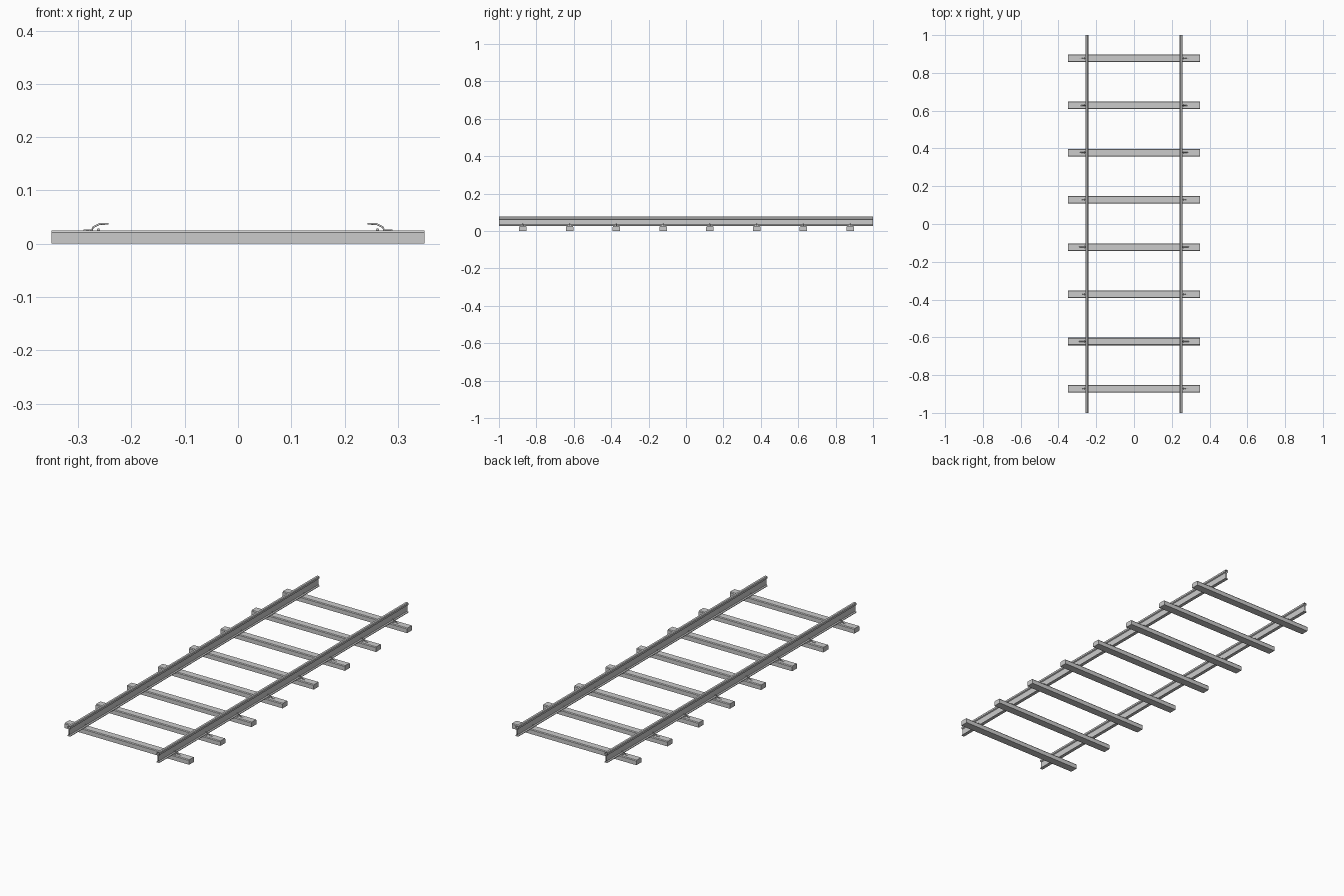
import bpy, bmesh

if "Cube" in bpy.data.objects:
    bpy.data.objects.remove(bpy.data.objects["Cube"])


def make_object(name, bm):
    bmesh.ops.recalc_face_normals(bm, faces=bm.faces)
    mesh = bpy.data.meshes.new(name)
    bm.to_mesh(mesh)
    bm.free()
    ob = bpy.data.objects.new(name, mesh)
    bpy.context.collection.objects.link(ob)
    return ob


def extrude_profile(name, pts, axis, half):
    """Sweep a closed profile along x or y; returns the tube with open ends."""
    bm = bmesh.new()
    rings = []
    for s in (-half, half):
        rings.append([bm.verts.new((u, s, v) if axis == 'y' else (s, u, v)) for u, v in pts])
    n = len(pts)
    for i in range(n):
        j = (i + 1) % n
        bm.faces.new((rings[0][i], rings[0][j], rings[1][j], rings[1][i]))
    if axis == 'x':
        bm.faces.new(rings[0])
        bm.faces.new(rings[1])
    return make_object(name, bm)


def rod(name, pts, radius):
    cu = bpy.data.curves.new(name, 'CURVE')
    cu.dimensions = '3D'
    cu.bevel_depth = radius
    cu.bevel_resolution = 1
    cu.use_fill_caps = True
    sp = cu.splines.new('POLY')
    sp.points.add(len(pts) - 1)
    for p, c in zip(sp.points, pts):
        p.co = (*c, 1)
    ob = bpy.data.objects.new(name, cu)
    bpy.context.collection.objects.link(ob)
    return ob


# rails: open-ended profile with head, web and narrow foot
half_rail = [(0.006, 0.025), (0.008, 0.026), (0.008, 0.029), (0.003, 0.033),
             (0.003, 0.062), (0.008, 0.065), (0.008, 0.074), (0.005, 0.077)]
rail_profile = half_rail + [(-u, v) for u, v in reversed(half_rail)]
for side, label in ((-1, "left"), (1, "right")):
    rail = extrude_profile(label + "_rail", [(side * 0.25 + u, v) for u, v in rail_profile], 'y', 1.0)

# sleepers with slightly chamfered top, and two spring clips on each
sleeper_profile = [(-0.02, 0), (0.02, 0), (0.02, 0.021), (0.017, 0.025), (-0.017, 0.025), (-0.02, 0.021)]
clip_path = [(0.290, 0.0245), (0.274, 0.0255), (0.272, 0.031), (0.264, 0.035), (0.260, 0.037), (0.243, 0.0375)]
for i in range(8):
    y = -0.872 + 0.25 * i
    sleeper = extrude_profile("sleeper", sleeper_profile, 'x', 0.35)
    sleeper.location.y = y
    for s in (-1, 1):
        rod("rail_clip", [(s * x, y, z) for x, z in clip_path], 0.002)
        rod("clip_foot", [(s * 0.262, y + d, 0.026) for d in (-0.008, 0.008)], 0.003)
